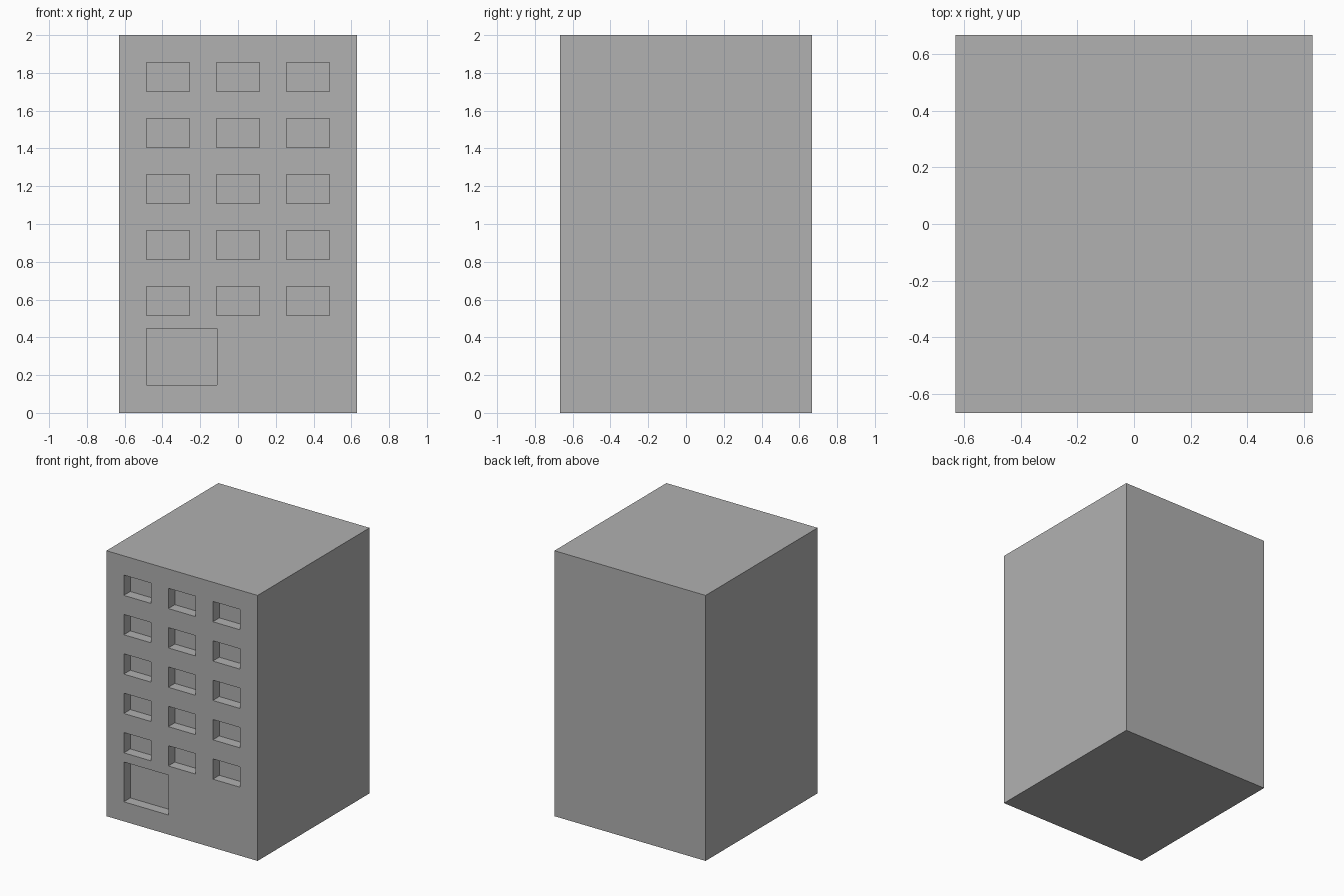
import bpy
import bmesh
from mathutils import Matrix, Vector

if "Cube" in bpy.data.objects:
    bpy.data.objects.remove(bpy.data.objects["Cube"])

W, D, H = 1.26, 1.333, 2.0      # tower block size
RECESS = 0.077                  # depth of the window and door openings
FRONT = -D / 2


def add_box(bm, x0, x1, y0, y1, z0, z1):
    centre = Vector((x0 + x1, y0 + y1, z0 + z1)) / 2
    size = Matrix.Diagonal((x1 - x0, y1 - y0, z1 - z0, 1))
    bmesh.ops.create_cube(bm, size=1, matrix=Matrix.Translation(centre) @ size)


def make_object(name, bm):
    mesh = bpy.data.meshes.new(name)
    bm.to_mesh(mesh)
    bm.free()
    obj = bpy.data.objects.new(name, mesh)
    bpy.context.collection.objects.link(obj)
    return obj


# Dark grey concrete
concrete = bpy.data.materials.new("concrete")
concrete.diffuse_color = (0.44, 0.44, 0.44, 1)
concrete.use_nodes = True
concrete.node_tree.nodes["Principled BSDF"].inputs["Base Color"].default_value = concrete.diffuse_color

# Solid block
bm = bmesh.new()
add_box(bm, -W / 2, W / 2, FRONT, D / 2, 0, H)
building = make_object("building", bm)
building.data.materials.append(concrete)

# Opening cutters: five rows of three windows, plus the wide entrance
bm = bmesh.new()
for row in range(5):
    z = 0.516 + row * 0.2965
    for x in (-0.371, 0, 0.371):
        add_box(bm, x - 0.114, x + 0.114, FRONT - 0.1, FRONT + RECESS, z, z + 0.153)
add_box(bm, -0.485, -0.112, FRONT - 0.1, FRONT + RECESS, 0.147, 0.447)
cutter = make_object("opening_cutter", bm)
cutter.data.materials.append(concrete)
cutter.hide_render = True

# Cut the openings into the front wall
cut = building.modifiers.new("openings", 'BOOLEAN')
cut.operation = 'DIFFERENCE'
cut.solver = 'EXACT'
cut.object = cutter
bpy.context.view_layer.objects.active = building
building.select_set(True)
bpy.ops.object.modifier_apply(modifier=cut.name)
bpy.data.objects.remove(cutter)
